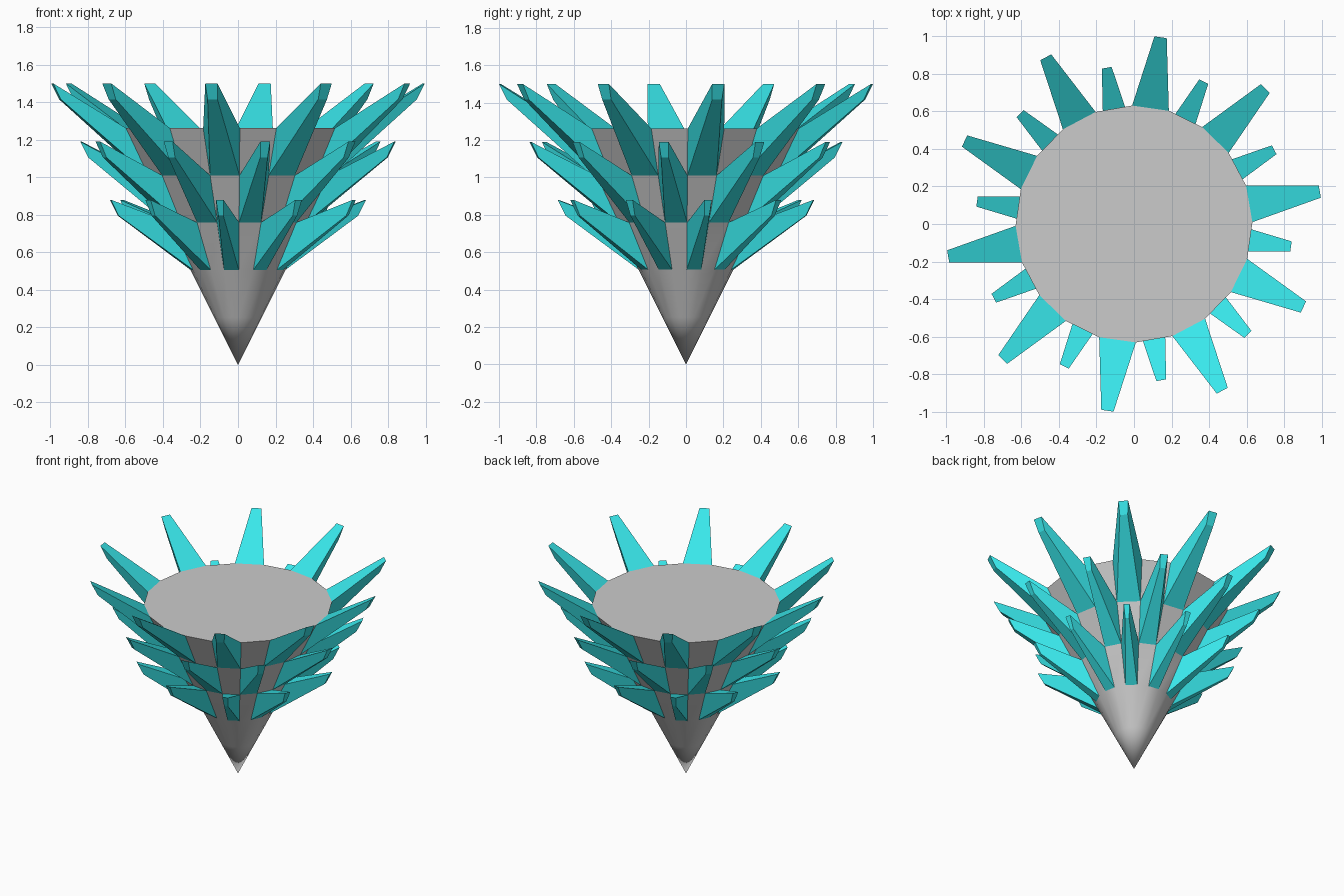
import bpy, bmesh
from math import radians, cos, sin
from mathutils import Vector

if "Cube" in bpy.data.objects:
    bpy.data.objects.remove(bpy.data.objects["Cube"])

SIDES, STEP = 20, radians(18)
TURN = radians(0.9)
RING_Z = [0.253, 0.507, 0.759, 1.01, 1.262]   # cone radius is half the height
TIP_SCALE = 0.335

teal = bpy.data.materials.new("teal")
teal.diffuse_color = (0.04, 0.8, 0.83, 1)
teal.use_nodes = True
teal.node_tree.nodes["Principled BSDF"].inputs["Base Color"].default_value = teal.diffuse_color


def polar(r, a, z):
    return Vector((r * cos(a), r * sin(a), z))


def cone_point(z, i):
    return polar(z * 0.5, TURN + i * STEP, z)


def finish(bm, name, mat=None):
    bmesh.ops.recalc_face_normals(bm, faces=bm.faces)
    me = bpy.data.meshes.new(name)
    bm.to_mesh(me)
    bm.free()
    ob = bpy.data.objects.new(name, me)
    bpy.context.collection.objects.link(ob)
    if mat:
        me.materials.append(mat)
    return ob


# Cone body, with openings where the spikes grow out
bm = bmesh.new()
apex = bm.verts.new((0, 0, 0))
rings = [[bm.verts.new(cone_point(z, i)) for i in range(SIDES)] for z in RING_Z]
for i in range(SIDES):
    j = (i + 1) % SIDES
    bm.faces.new((apex, rings[0][j], rings[0][i]))
    for k in range(len(rings) - 1):
        if k == 0 or (i + k) % 2 == 0:
            bm.faces.new((rings[k][i], rings[k][j], rings[k + 1][j], rings[k + 1][i]))
bm.faces.new(rings[-1])
body = finish(bm, "cone_body")
bpy.context.view_layer.objects.active = body
body.select_set(True)
bpy.ops.object.shade_smooth_by_angle(angle=radians(30))


# Three tiers of tapered spikes in a checkerboard arrangement
def spike_tier(name, k, tip_r, tip_z):
    """Spikes from the band above ring k; tip_r, tip_z locate the tip's top edge."""
    bm = bmesh.new()
    for i in range(SIDES):
        if (i + k) % 2 == 0:
            continue
        lo, hi = RING_Z[k], RING_Z[k + 1]
        base = [cone_point(lo, i), cone_point(lo, i + 1),
                cone_point(hi, i + 1), cone_point(hi, i)]
        top_mid = (base[2] + base[3]) / 2
        tip_mid = polar(tip_r, TURN + (i + 0.5) * STEP, tip_z)
        tip = [tip_mid + (p - top_mid) * TIP_SCALE for p in base]
        b = [bm.verts.new(p) for p in base]
        t = [bm.verts.new(p) for p in tip]
        bm.faces.new(t)
        for n in range(4):
            m = (n + 1) % 4
            bm.faces.new((b[n], b[m], t[m], t[n]))
    finish(bm, name, teal)


spike_tier("lower_spikes", 1, 0.69, 0.88)
spike_tier("middle_spikes", 2, 0.845, 1.19)
spike_tier("upper_spikes", 3, 1.005, 1.5)
